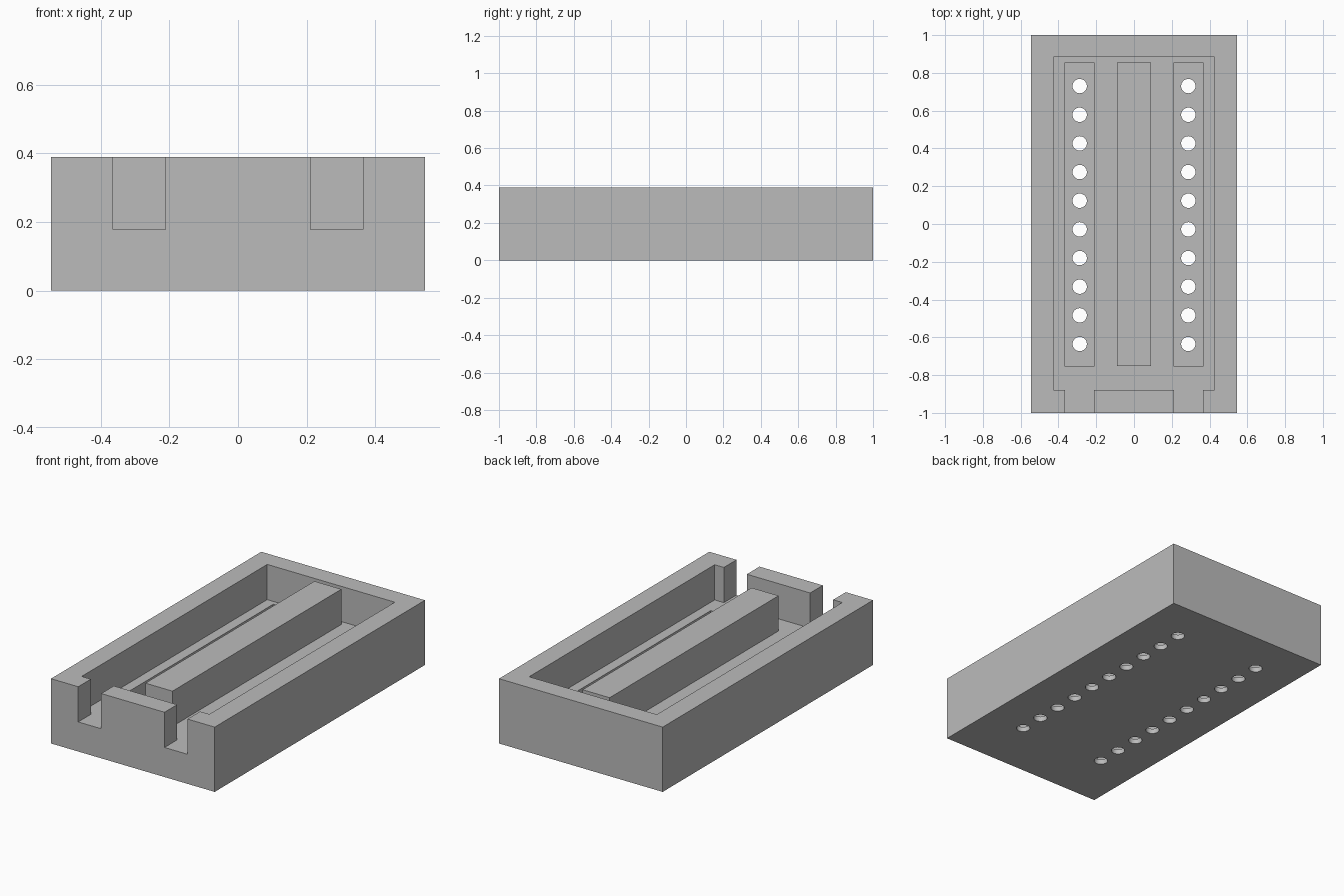
import bpy

default = bpy.data.objects.get("Cube")
if default:
    bpy.data.objects.remove(default, do_unlink=True)

WIDTH, LENGTH, HEIGHT = 1.09, 2.0, 0.39
FLOOR = 0.178        # tray floor level
SLOT_FLOOR = 0.03    # bottom of the pin slots
SLOT_X, SLOT_W = 0.2875, 0.153
ABOVE = 0.6

grey = bpy.data.materials.new("plain grey")
grey.use_nodes = True
colour = (0.5, 0.5, 0.5, 1)
grey.diffuse_color = colour
grey.node_tree.nodes["Principled BSDF"].inputs["Base Color"].default_value = colour


def box(name, x, y, z):
    """Box from (low, high) ranges."""
    ranges = (x, y, z)
    bpy.ops.mesh.primitive_cube_add(size=1, location=[sum(r) / 2 for r in ranges])
    ob = bpy.context.object
    ob.name = name
    ob.scale = [r[1] - r[0] for r in ranges]
    bpy.ops.object.transform_apply(location=True, rotation=False, scale=True)
    ob.data.materials.append(grey)
    return ob


def cut(target, cutter):
    """Subtract the cutter and discard it."""
    mod = target.modifiers.new("cut", "BOOLEAN")
    mod.operation = "DIFFERENCE"
    mod.solver = "EXACT"
    mod.object = cutter
    bpy.context.view_layer.update()
    bpy.context.view_layer.objects.active = target
    bpy.ops.object.modifier_apply(modifier=mod.name)
    bpy.data.objects.remove(cutter, do_unlink=True)


# Tray with its open cavity
tray = box("tray", (-WIDTH / 2, WIDTH / 2), (-LENGTH / 2, LENGTH / 2), (0, HEIGHT))
cut(tray, box("cavity_cutter", (-0.425, 0.425), (-0.88, 0.885), (FLOOR, ABOVE)))

for side in (-1, 1):
    xs = (side * SLOT_X - SLOT_W / 2, side * SLOT_X + SLOT_W / 2)
    # Notch through the front wall
    cut(tray, box("notch_cutter", xs, (-1.1, -0.82), (FLOOR, ABOVE)))
    # Long slot sunk in the floor
    cut(tray, box("slot_cutter", xs, (-0.755, 0.855), (SLOT_FLOOR, ABOVE)))
    # Row of round pin holes
    for i in range(10):
        bpy.ops.mesh.primitive_cylinder_add(
            vertices=32, radius=0.038, depth=0.2,
            location=(side * SLOT_X, 0.73 - i * 0.1517, 0))
        hole = bpy.context.object
        hole.data.materials.append(grey)
        cut(tray, hole)

# Raised bar along the middle
box("centre_bar", (-0.09, 0.09), (-0.752, 0.855), (FLOOR, HEIGHT))

# Smooth hole walls, sharp edges elsewhere
bpy.ops.object.select_all(action="DESELECT")
tray.select_set(True)
bpy.context.view_layer.objects.active = tray
bpy.ops.object.shade_smooth_by_angle()
